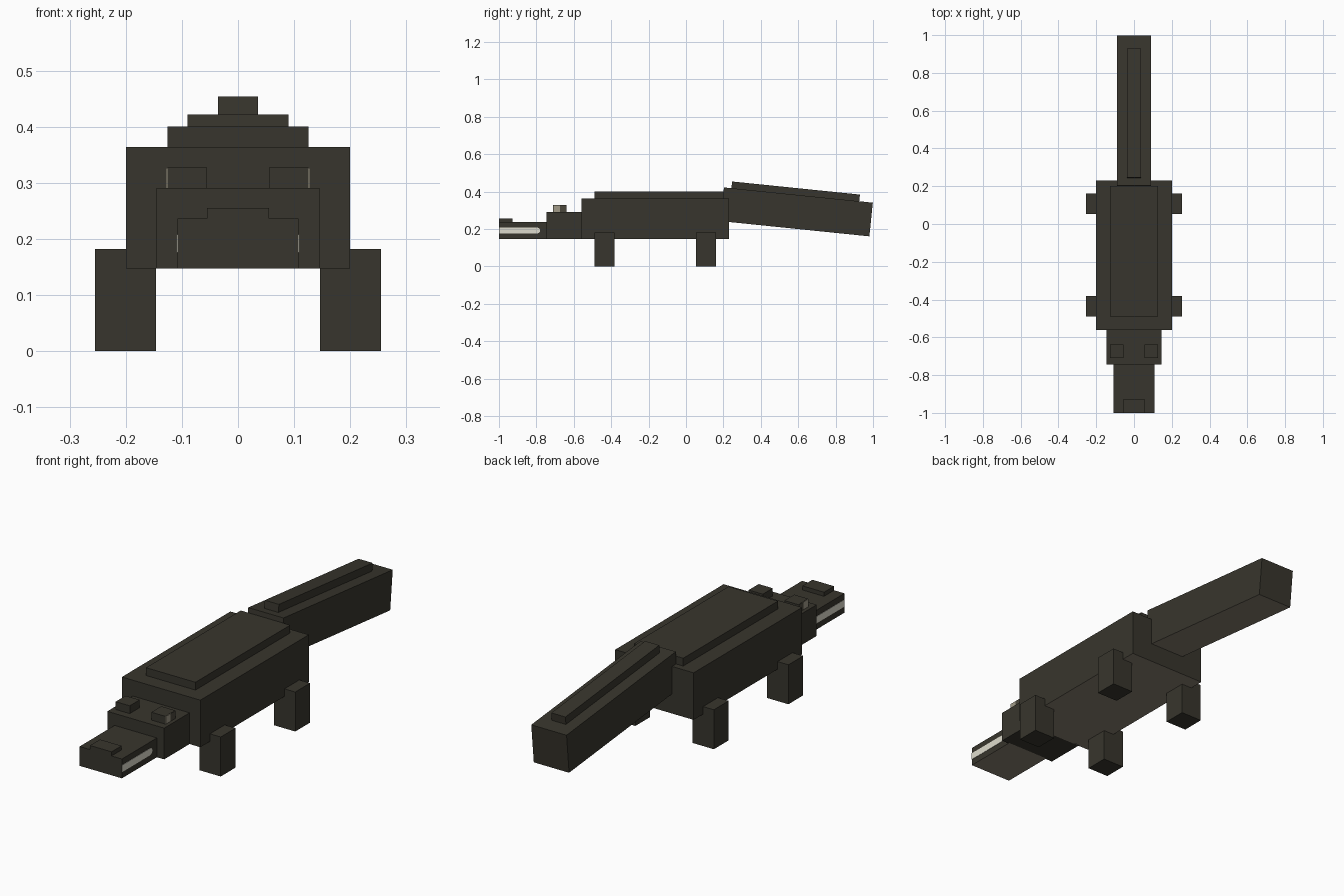
import bpy, bmesh, math
from mathutils import Matrix, Vector

if "Cube" in bpy.data.objects:
    bpy.data.objects.remove(bpy.data.objects["Cube"], do_unlink=True)


def make_material(name, rgb):
    mat = bpy.data.materials.new(name)
    mat.use_nodes = True
    mat.diffuse_color = (*rgb, 1)
    mat.node_tree.nodes["Principled BSDF"].inputs["Base Color"].default_value = (*rgb, 1)
    return mat


hide = make_material("dark_olive_hide", (0.039, 0.036, 0.026))
belly = make_material("pale_belly", (0.25, 0.215, 0.165))
ivory = make_material("ivory_teeth", (0.74, 0.72, 0.62))
eye_pale = make_material("eye_beige", (0.36, 0.33, 0.25))
eye_dark = make_material("eye_brown", (0.07, 0.063, 0.045))


def finish(name, bm, mats):
    mesh = bpy.data.meshes.new(name)
    bm.to_mesh(mesh)
    bm.free()
    for mat in mats:
        mesh.materials.append(mat)
    obj = bpy.data.objects.new(name, mesh)
    bpy.context.collection.objects.link(obj)
    return obj


def box(name, x, y, z, mat=hide, under=None):
    """Box from (low, high) ranges; under colours the bottom face."""
    bm = bmesh.new()
    bmesh.ops.create_cube(bm, size=1)
    for v in bm.verts:
        v.co = Vector(r[0] if c < 0 else r[1] for c, r in zip(v.co, (x, y, z)))
    bm.normal_update()
    if under:
        for f in bm.faces:
            f.material_index = int(f.normal.z < -0.9)
    return finish(name, bm, [mat, under] if under else [mat])


def side_range(side, inner, outer):
    return sorted((side * inner, side * outer))


# Body and raised back
box("body", (-0.2, 0.2), (-0.56, 0.23), (0.147, 0.364), under=belly)
box("back_plate", (-0.126, 0.126), (-0.49, 0.2), (0.36, 0.4))

# Head, snout and nose
box("head", (-0.145, 0.145), (-0.745, -0.55), (0.147, 0.291))
box("snout", (-0.108, 0.108), (-1, -0.74), (0.147, 0.236), under=belly)
box("nose", (-0.055, 0.055), (-1, -0.927), (0.23, 0.255))

# Tail and crest, built level and then tilted about the tail's upper front edge
tilt = Matrix.Translation((0, 0.203, 0.422)) @ Matrix.Rotation(-0.102, 4, "X")
tail = box("tail", (-0.09, 0.09), (0, 0.8), (-0.181, 0), under=belly)
crest = box("tail_crest", (-0.036, 0.036), (0.04, 0.727), (-0.01, 0.036))
for part in (tail, crest):
    part.data.transform(tilt)


def tooth_strip(name, side):
    """Thin strip along the mouth with a rounded rear end."""
    bm = bmesh.new()
    radius, mid = 0.016, 0.192
    outline = [(-1, mid - radius), (-1, mid + radius)]
    for i in range(7):
        a = math.pi / 2 - math.pi * i / 6
        outline.append((-0.796 + radius * math.cos(a), mid + radius * math.sin(a)))
    face = bm.faces.new([bm.verts.new((side * 0.106, y, z)) for y, z in outline])
    grown = bmesh.ops.extrude_face_region(bm, geom=[face])["geom"]
    for v in grown:
        if isinstance(v, bmesh.types.BMVert):
            v.co.x = side * 0.1095
    bmesh.ops.recalc_face_normals(bm, faces=bm.faces)
    return finish(name, bm, [ivory])


# Paired parts: legs, eyes and teeth
for side, label in ((1, "left"), (-1, "right")):
    for place, y in (("front", (-0.49, -0.382)), ("back", (0.053, 0.161))):
        box(f"{place}_{label}_leg", side_range(side, 0.146, 0.255), y, (0, 0.182))
    box(f"{label}_brow", side_range(side, 0.055, 0.126), (-0.71, -0.638), (0.28, 0.327))
    outer = side_range(side, 0.12, 0.128)
    box(f"{label}_eye_white", outer, (-0.709, -0.674), (0.291, 0.326), eye_pale)
    box(f"{label}_pupil", outer, (-0.674, -0.639), (0.291, 0.326), eye_dark)
    tooth_strip(f"{label}_teeth", side)
